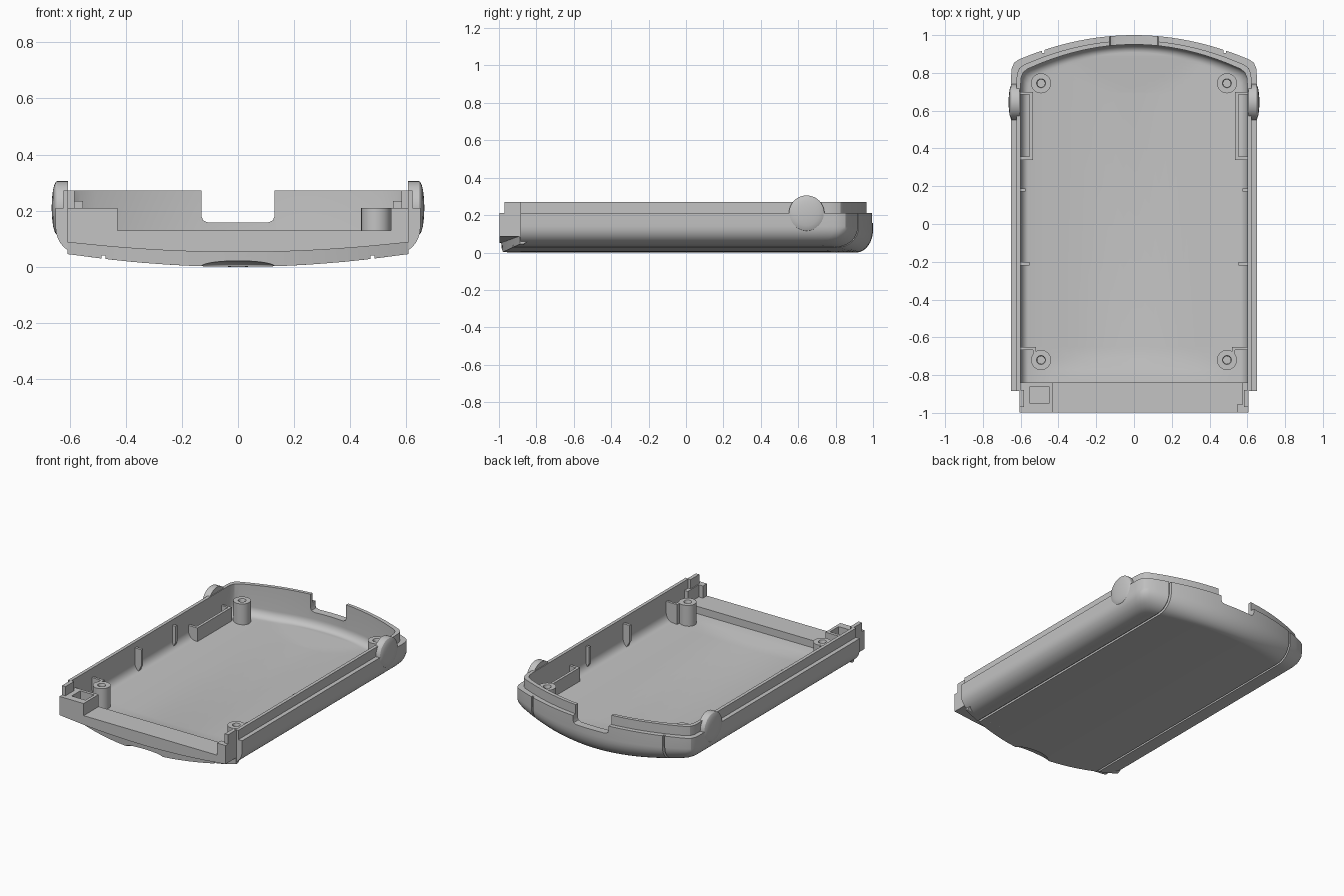
import bpy, bmesh, math
from mathutils import Matrix, Vector

if "Cube" in bpy.data.objects:
    bpy.data.objects.remove(bpy.data.objects["Cube"])

grey = bpy.data.materials.new("matte grey plastic")
grey.diffuse_color = (0.55, 0.55, 0.55, 1)
grey.use_nodes = True
grey.node_tree.nodes["Principled BSDF"].inputs["Base Color"].default_value = grey.diffuse_color


def finish(name, bm):
    bmesh.ops.remove_doubles(bm, verts=bm.verts, dist=1e-5)
    bmesh.ops.recalc_face_normals(bm, faces=bm.faces)
    me = bpy.data.meshes.new(name)
    bm.to_mesh(me)
    bm.free()
    ob = bpy.data.objects.new(name, me)
    bpy.context.collection.objects.link(ob)
    me.materials.append(grey)
    return ob


def prism(name, pts, place, a, b):
    """Extrude a 2D outline; place(u, v, w) gives the 3D point."""
    bm = bmesh.new()
    lo = [bm.verts.new(place(u, v, a)) for u, v in pts]
    hi = [bm.verts.new(place(u, v, b)) for u, v in pts]
    bm.faces.new(lo)
    bm.faces.new(hi)
    for i in range(len(pts)):
        j = (i + 1) % len(pts)
        bm.faces.new((lo[i], lo[j], hi[j], hi[i]))
    return finish(name, bm)


def box(name, x0, x1, y0, y1, z0, z1):
    return prism(name, [(x0, y0), (x1, y0), (x1, y1), (x0, y1)],
                 lambda u, v, w: (u, v, w), z0, z1)


def lathe(name, prof, mat, n=40):
    """Spin an open (radius, height) profile that starts and ends on the axis."""
    bm = bmesh.new()
    rings = [[bm.verts.new(mat @ Vector((r * math.cos(k * math.tau / n),
                                         r * math.sin(k * math.tau / n), h)))
              for k in range(n)] for r, h in prof]
    for p, q in zip(rings, rings[1:]):
        for k in range(n):
            bm.faces.new((p[k], p[(k + 1) % n], q[(k + 1) % n], q[k]))
    bmesh.ops.dissolve_degenerate(bm, edges=bm.edges, dist=1e-6)
    return finish(name, bm)


def cut(ob, cutter):
    cutter.hide_render = True
    m = ob.modifiers.new("cut", 'BOOLEAN')
    m.operation, m.solver, m.object = 'DIFFERENCE', 'EXACT', cutter
    bpy.context.view_layer.objects.active = ob
    bpy.ops.object.modifier_apply(modifier=m.name)
    bpy.data.objects.remove(cutter)


# bowed underside, and inner floor that ramps up slightly at both ends
def under(x, y=0):
    return 0.045 * min(1, (x / 0.6) ** 2)


def floor(x, y=0):
    bow = 0.052 + 0.035 * min(1, (x / 0.6) ** 2)
    front = 0.052 + 0.03 * min(1, max(0, (-.66 - y) / .17))
    back = 0.052 + 0.012 * min(1, max(0, (y - .69) / .2))
    return max(bow, front, back)


# plan outline, inset by d, from front right around the back to front left
half = [(.65, y) for y in (-.885, -.84, -.77, -.71, -.65, .69, .79)]
half += [(.647, .825), (.635, .853), (.61, .871)]
half += [(x / 20, 1 - .347 * (x / 20) ** 2) for x in range(11, -1, -1)]
plan = half + [(-x, y) for x, y in reversed(half[:-1])]


def ring(bm, d, height):
    out = []
    for x, y in plan:
        x *= (.65 - d) / .65
        y -= d if y > .7 else 0
        out.append(bm.verts.new((x, y, height(x, y))))
    return out


def fill_bottom(bm, r, height, cols=20):
    n, rows = len(r), []
    for i in range(n // 2):
        a, b = r[i], r[n - 1 - i]
        row = [a]
        for k in range(1, cols):
            x = a.co.x + (b.co.x - a.co.x) * k / cols
            row.append(bm.verts.new((x, a.co.y, height(x, a.co.y))))
        rows.append(row + [b])
    for p, q in zip(rows, rows[1:]):
        for k in range(cols):
            bm.faces.new((p[k], p[k + 1], q[k + 1], q[k]))
    for k in range(cols):
        bm.faces.new((rows[-1][k], rows[-1][k + 1], r[n // 2]))


# tray shell: rounded outside, stepped rim, rounded inside
bm = bmesh.new()
arc = [i * math.pi / 16 for i in range(9)]
rings = []
for a in arc:
    t = .58 * (1 - math.cos(a))
    rings.append(ring(bm, .09 * (1 - math.sin(a)),
                      lambda x, y, t=t: under(x) + t * (.21 - under(x))))
for d, z in ((0, .21), (.028, .21), (.028, .271), (.05, .271)):
    rings.append(ring(bm, d, lambda x, y, z=z: z))
for a in reversed(arc):
    rings.append(ring(bm, .05 + .04 * (1 - math.sin(a)),
                      lambda x, y, a=a: floor(x, y) + .05 * (1 - math.cos(a))))
for p, q in zip(rings, rings[1:]):
    for k in range(len(plan) - 1):
        bm.faces.new((p[k], p[k + 1], q[k + 1], q[k]))
fill_bottom(bm, rings[0], under)
fill_bottom(bm, rings[-1], floor)
bmesh.ops.holes_fill(bm, edges=[e for e in bm.edges if e.is_boundary], sides=0)
tray = finish("tray_shell", bm)

# cable notch in the back wall
c = [(-.13, .5), (-.13, .18), (-.124, .165), (-.105, .157),
     (.105, .157), (.124, .165), (.13, .18), (.13, .5)]
cut(tray, prism("notch_cutter", c, lambda u, v, w: (u, w, v), .85, 1.2))


# seam grooves along the underside and up the back
def groove_cutter(s):
    g = [(-1.1, -.1), (-1.1, .041), (.8, .041), (.85, .055), (.885, .085),
         (.905, .14), (.907, .3), (1.1, .3), (1.1, -.1)]
    return prism("groove_cutter", g, lambda u, v, w: (w, u, v),
                 s * .48 - .007, s * .48 + .007)


for s in (-1, 1):
    cut(tray, groove_cutter(s))

# front sill: flat top, upright face over a bowed upright lip
bm = bmesh.new()
cols = []
for k in range(25):
    x = -.607 + 1.214 * k / 24
    yb = -.988 + .098 * (x / .607) ** 2
    sec = [(yb + .004, under(x)), (yb, floor(x)), (-.997, floor(x)), (-.997, .13),
           (-.84, .13), (-.84, under(x) + .02), (-.87, under(x))]
    cols.append([bm.verts.new((x, y, z)) for y, z in sec])
m = len(cols[0])
for p, q in zip(cols, cols[1:]):
    for i in range(m):
        j = (i + 1) % m
        bm.faces.new((p[i], p[j], q[j], q[i]))
bm.faces.new(cols[0])
bm.faces.new(cols[-1])
sill = finish("front_sill", bm)
for s in (-1, 1):
    cut(sill, groove_cutter(s))
scoop = lathe("scoop_cutter", [(math.sin(i * math.pi / 12), -math.cos(i * math.pi / 12))
                               for i in range(13)],
              Matrix.Translation((0, -1, 0)) @ Matrix.Diagonal((.14, .07, .022, 1)))
cut(sill, scoop)
cut(sill, box("pocket_cutter", -.55, -.45, -.95, -.86, .1, .4))

# front left block with a pocket, front right post
block = box("front_left_block", -.607, -.43, -.997, -.84, .1, .21)
cut(block, box("pocket_cutter", -.55, -.45, -.95, -.86, .05, .4))
box("front_right_post", .545, .607, -.997, -.955, .1, .21)
box("front_right_wall", .575, .607, -.97, -.84, .1, .21)

for s, side in ((-1, "left"), (1, "right")):
    def sbox(name, x0, x1, *r):
        return box(side + "_" + name, min(s * x0, s * x1), max(s * x0, s * x1), *r)

    # rim continuation at the front
    sbox("front_rim", .582, .607, -.97, -.88, .2, .271)
    # screw bosses with bores
    for y, end in ((.745, "back"), (-.72, "front")):
        lathe(f"{side}_{end}_screw_boss",
              [(0, .05), (.053, .05), (.053, .21), (.024, .21), (.02, .2),
               (.02, .1), (0, .1)], Matrix.Translation((s * .492, y, 0)), 32)
    # angled web from front boss to side wall
    sbox("front_boss_web", .52, .605, -.666, -.65, .07, .21)
    sbox("front_boss_web_return", .52, .536, -.7, -.65, .07, .21)
    # retaining wall beside the side button
    sbox("retainer_wall", .535, .553, .34, .7, .07, .17)
    sbox("retainer_front", .535, .605, .34, .358, .07, .17)
    sbox("retainer_back", .535, .605, .685, .7, .07, .17)
    # wall ribs, tapered at the bottom
    for y, x0, nm in ((.18, .575, "rib_a"), (-.21, .552, "rib_b")):
        prism(f"{side}_{nm}", [(s * .605, .07), (s * (x0 + .02), .09),
                               (s * x0, .13), (s * x0, .235), (s * .605, .235)],
              lambda u, v, w: (u, w, v), y - .009, y + .009)
    # domed side button
    dome = [(.095 * math.cos(i * math.pi / 12), .645 + .019 * math.sin(i * math.pi / 12))
            for i in range(7)]
    lathe(side + "_button", [(0, .605), (.095, .605)] + dome,
          Matrix.Translation((0, .645, .21)) @ Matrix.Rotation(s * math.pi / 2, 4, 'Y'), 48)

# smooth curved faces, keep crisp edges
for ob in bpy.context.scene.objects:
    ob.select_set(True)
bpy.context.view_layer.objects.active = tray
bpy.ops.object.shade_smooth_by_angle(angle=math.radians(30))
